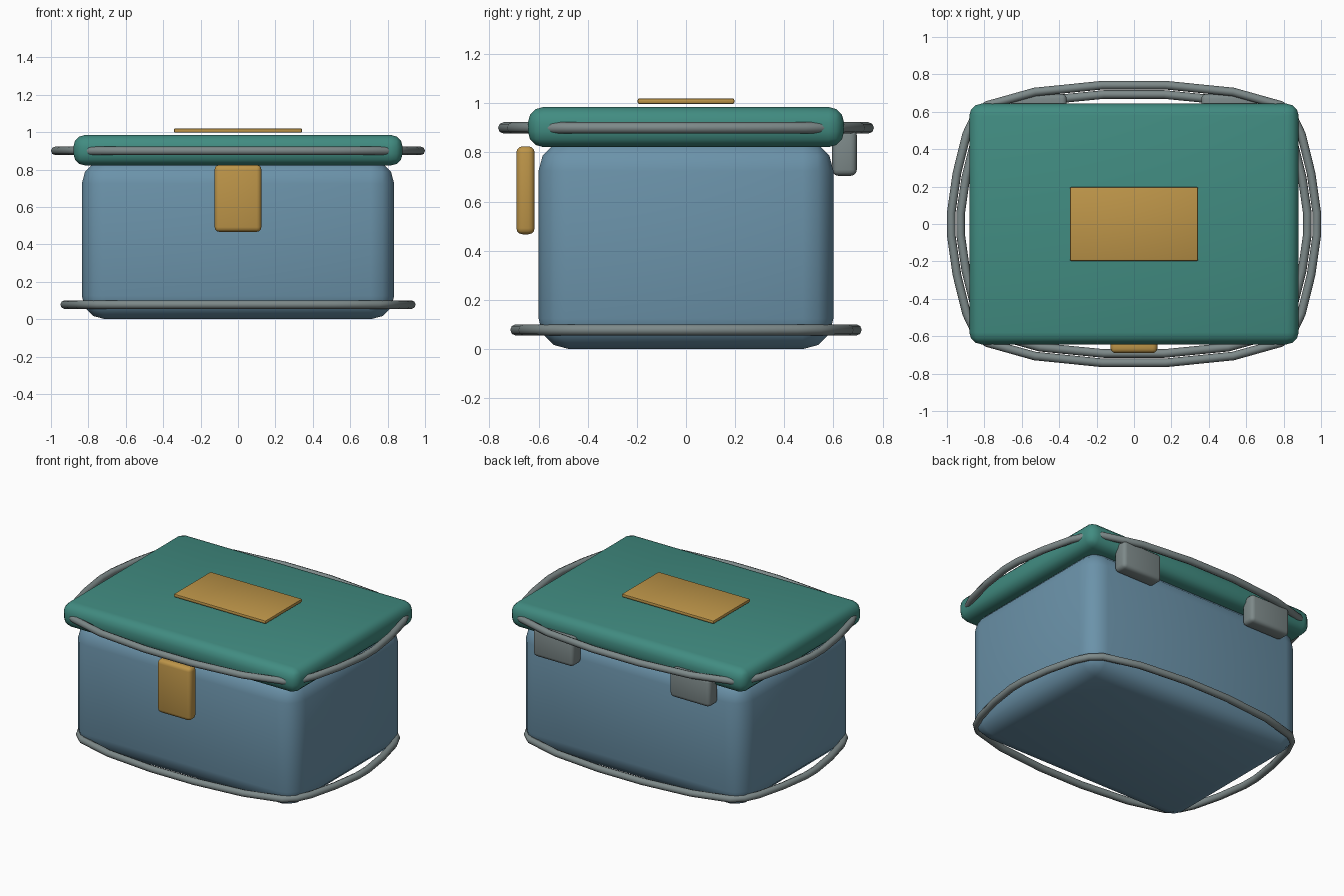
import bpy
import math

old = bpy.data.objects.get("Cube")
if old:
    bpy.data.objects.remove(old, do_unlink=True)


def material(name, rgb):
    mat = bpy.data.materials.new(name)
    mat.use_nodes = True
    color = (*rgb, 1.0)
    mat.diffuse_color = color
    mat.node_tree.nodes["Principled BSDF"].inputs["Base Color"].default_value = color
    return mat


BLUE = material("slate blue", (0.147, 0.29, 0.40))
TEAL = material("teal", (0.053, 0.262, 0.22))
BRASS = material("brass", (0.51, 0.30, 0.066))
GREY = material("steel grey", (0.205, 0.25, 0.25))


def rounded_box(name, low, high, bevel, mat, segments=3):
    """Box between two corners with rounded edges."""
    bpy.ops.mesh.primitive_cube_add(size=1)
    obj = bpy.context.object
    obj.name = name
    obj.location = [(a + b) / 2 for a, b in zip(low, high)]
    obj.scale = [b - a for a, b in zip(low, high)]
    bpy.ops.object.transform_apply(location=False, rotation=False, scale=True)
    obj.data.materials.append(mat)
    mod = obj.modifiers.new("rounding", 'BEVEL')
    mod.width = bevel
    mod.segments = segments
    bpy.ops.object.modifier_apply(modifier=mod.name)
    bpy.ops.object.shade_smooth_by_angle(angle=math.radians(40))
    return obj


def band(name, z, sx, sy):
    """Closed bowed tube, mirrored from one quarter outline."""
    quarter = [(0.977, 0.06), (0.947, 0.27), (0.895, 0.48), (0.85, 0.575),
               (0.785, 0.635), (0.53, 0.706), (0.17, 0.742)]
    half = quarter + [(-x, y) for x, y in reversed(quarter)]
    loop = half + [(-x, -y) for x, y in half]
    curve = bpy.data.curves.new(name, 'CURVE')
    curve.dimensions = '3D'
    curve.bevel_depth = 0.023
    curve.bevel_resolution = 2
    spline = curve.splines.new('POLY')
    spline.points.add(len(loop) - 1)
    for point, (x, y) in zip(spline.points, loop):
        point.co = (x * sx, y * sy, z, 1)
    spline.use_cyclic_u = True
    curve.materials.append(GREY)
    obj = bpy.data.objects.new(name, curve)
    bpy.context.collection.objects.link(obj)


# Box and lid
rounded_box("box_body", (-0.835, -0.6, 0), (0.835, 0.6, 0.85), 0.125, BLUE)
rounded_box("lid", (-0.88, -0.643, 0.822), (0.88, 0.643, 0.985), 0.063, TEAL)

# Brass plate and front latch
rounded_box("top_plate", (-0.343, -0.197, 0.997), (0.343, 0.197, 1.02), 0.008, BRASS, 2)
rounded_box("front_latch", (-0.125, -0.69, 0.467), (0.125, -0.616, 0.825), 0.025, BRASS)

# Rear hinges
for side, x in (("right", -0.51), ("left", 0.51)):
    rounded_box(side + "_hinge", (x - 0.15, 0.595, 0.705), (x + 0.15, 0.695, 0.895), 0.025, GREY)

# Metal bands
band("lid_band", 0.9, 1.0, 1.0)
band("base_band", 0.078, 0.949, 0.933)
